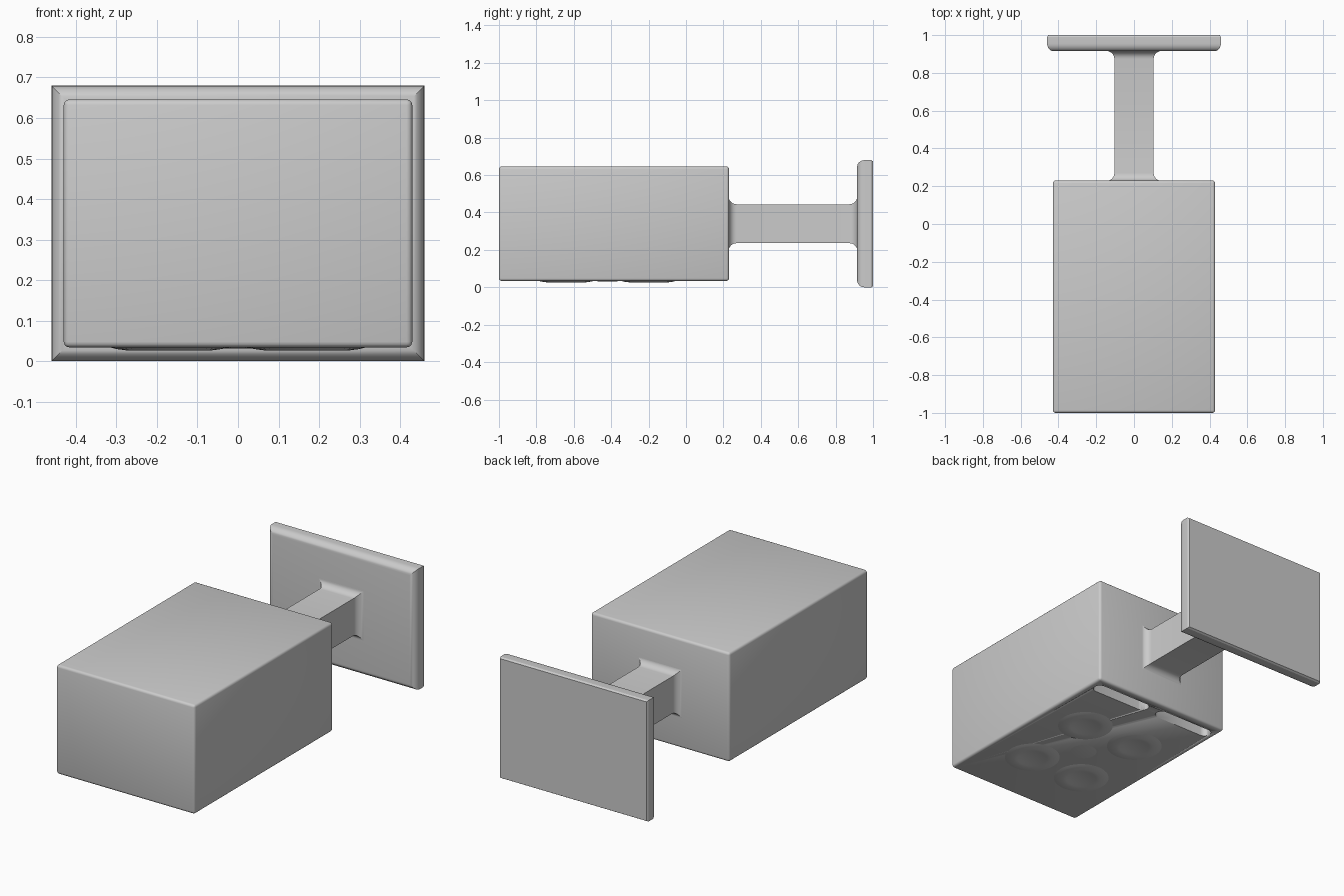
import bpy, bmesh, math
from mathutils import Matrix

cube = bpy.data.objects.get("Cube")
if cube:
    bpy.data.objects.remove(cube, do_unlink=True)

CENTRE_Z = 0.34
grey = bpy.data.materials.new("satin grey")
grey.use_nodes = True
colour = (0.6, 0.6, 0.6, 1)
grey.diffuse_color = colour
grey.node_tree.nodes["Principled BSDF"].inputs["Base Color"].default_value = colour


def finish(name, bm, smooth=30):
    """Turn a bmesh into a named grey object with sharp edges kept."""
    bmesh.ops.recalc_face_normals(bm, faces=bm.faces)
    mesh = bpy.data.meshes.new(name)
    bm.to_mesh(mesh)
    bm.free()
    obj = bpy.data.objects.new(name, mesh)
    bpy.context.collection.objects.link(obj)
    mesh.materials.append(grey)
    bpy.ops.object.select_all(action="DESELECT")
    obj.select_set(True)
    bpy.context.view_layer.objects.active = obj
    bpy.ops.object.shade_smooth_by_angle(angle=math.radians(smooth))
    return obj


def loft(name, sections):
    """Join rectangles (y, half width, half height) along y."""
    bm = bmesh.new()
    rings = [[bm.verts.new((sx * w, y, CENTRE_Z + sz * h))
              for sx, sz in ((-1, -1), (1, -1), (1, 1), (-1, 1))]
             for y, w, h in sections]
    for a, b in zip(rings, rings[1:]):
        for i in range(4):
            j = (i + 1) % 4
            bm.faces.new((a[i], a[j], b[j], b[i]))
    bm.faces.new(rings[0])
    bm.faces.new(rings[-1])
    return finish(name, bm)


def box(bm, size, centre):
    made = bmesh.ops.create_cube(bm, size=1)["verts"]
    bmesh.ops.scale(bm, vec=size, verts=made)
    bmesh.ops.translate(bm, vec=centre, verts=made)
    return made


# Wall plate with a rounded front rim
quarter = [math.radians(a) for a in range(0, 91, 15)]
rim = [(0.955 - 0.04 * math.cos(a), 0.035 * (1 - math.sin(a))) for a in quarter]
rim += [(0.99, 0), (1.0, 0.006)]
loft("wall_plate", [(y, 0.46 - d, CENTRE_Z - d) for y, d in rim])

# Square arm flaring at both ends
flare = [(0.228 + 0.042 * math.sin(a), 0.104 + 0.042 * (1 - math.cos(a)))
         for a in quarter]
flare = [(0.228 + 0.042 * (1 - math.cos(a)), 0.104 + 0.042 * (1 - math.sin(a)))
         for a in quarter]
arm = flare + [(1.144 - y, h) for y, h in reversed(flare)]
loft("arm", [(y, h, h) for y, h in arm])

# Housing with softened edges
bm = bmesh.new()
box(bm, (0.86, 1.23, 0.612), (0, -0.385, CENTRE_Z))
bmesh.ops.bevel(bm, geom=bm.edges[:], offset=0.014, segments=3,
                profile=0.5, affect="EDGES")
housing = finish("housing", bm, 40)

# Two rounded slots cut into the underside near the back
bm = bmesh.new()
for side in (-1, 1):
    verts = box(bm, (0.365, 0.07, 0.2), (side * 0.215, 0.15, 0.04))
    upright = [e for e in bm.edges if e.verts[0] in verts
               and abs(e.verts[0].co.z - e.verts[1].co.z) > 0.1]
    bmesh.ops.bevel(bm, geom=upright, offset=0.034, segments=6,
                    profile=0.5, affect="EDGES")
cutter = finish("slot_cutter", bm)
cutter.hide_render = True
cut = housing.modifiers.new("slots", "BOOLEAN")
cut.object = cutter
cut.solver = "EXACT"
bpy.context.view_layer.objects.active = housing
bpy.ops.object.modifier_apply(modifier=cut.name)
bpy.data.objects.remove(cutter, do_unlink=True)


def lens(name, x, y, profile):
    """Shallow turned disc under the housing."""
    bm = bmesh.new()
    verts = [bm.verts.new((r, 0, z)) for r, z in profile]
    edges = [bm.edges.new(pair) for pair in zip(verts, verts[1:])]
    bmesh.ops.spin(bm, geom=verts + edges, cent=(0, 0, 0), axis=(0, 0, 1),
                   angle=math.tau, steps=40)
    bmesh.ops.remove_doubles(bm, verts=bm.verts, dist=0.0001)
    bmesh.ops.transform(bm, matrix=Matrix.Translation((x, y, 0)), verts=bm.verts)
    finish(name, bm, 50)


# Four ringed lenses and a small central sensor
ringed = [(0.15, 0.035), (0.13, 0.03), (0.10, 0.026), (0.08, 0.027),
          (0.06, 0.032), (0, 0.033)]
for depth, y in (("front", -0.64), ("back", -0.2)):
    for side, x in (("right", -0.17), ("left", 0.17)):
        lens(f"lens_{depth}_{side}", x, y, ringed)
lens("sensor", 0, -0.42, [(0.08, 0.035), (0.05, 0.032), (0, 0.031)])
